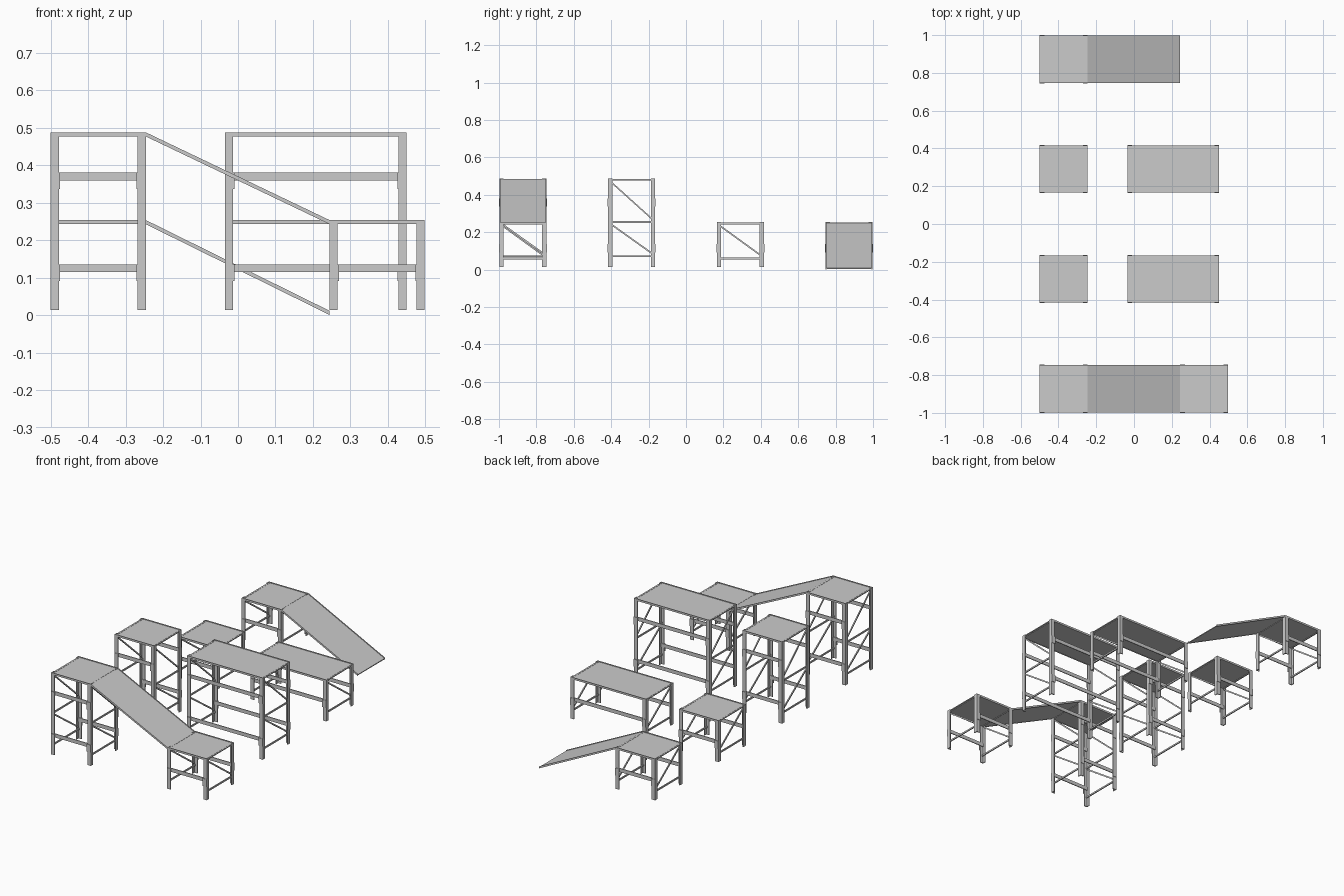
import bpy, bmesh
from mathutils import Vector

if "Cube" in bpy.data.objects:
    bpy.data.objects.remove(bpy.data.objects["Cube"])

W = 0.125      # half depth of every unit (y)
LEG = 0.022    # angle-iron flange width
T = 0.005      # angle-iron thickness


def prism(bm, pts, offset):
    """Extrude a planar polygon along an offset vector."""
    vs = [bm.verts.new(p) for p in pts]
    face = bm.faces.new(vs)
    geo = bmesh.ops.extrude_face_region(bm, geom=[face])["geom"]
    bmesh.ops.translate(bm, vec=offset, verts=[g for g in geo if isinstance(g, bmesh.types.BMVert)])


def box(bm, x0, x1, y0, y1, z0, z1):
    prism(bm, [(x0, y0, z0), (x1, y0, z0), (x1, y1, z0), (x0, y1, z0)], (0, 0, z1 - z0))


def finish(bm, name):
    bmesh.ops.recalc_face_normals(bm, faces=bm.faces[:])
    me = bpy.data.meshes.new(name)
    bm.to_mesh(me)
    bm.free()
    bpy.context.collection.objects.link(bpy.data.objects.new(name, me))


def deck(name, xa, za, xb, zb, yc):
    """Level or sloping panel with an angle rail along each long side."""
    def strip(bm, y0, y1, low, high):
        prism(bm, [(xa, y0, za + low), (xb, y0, zb + low), (xb, y0, zb + high), (xa, y0, za + high)],
              (0, y1 - y0, 0))
    bm = bmesh.new()
    strip(bm, yc - W + 0.002, yc + W - 0.002, -0.009, -0.004)
    finish(bm, name + "_panel")
    bm = bmesh.new()
    for s in (-1, 1):
        ys = sorted((yc + s * W, yc + s * (W - 0.004)))
        strip(bm, ys[0], ys[1], -0.011, 0)
    finish(bm, name + "_side_rails")


def platform(name, x0, x1, yc, levels):
    top = 0.488 if levels == 2 else 0.254
    deck(name + "_deck", x0, top, x1, top, yc)

    # legs: L-section uprights with the corner on the outside
    bm = bmesh.new()
    for x, sx in ((x0, 1), (x1, -1)):
        for sy in (-1, 1):
            y = yc + sy * W
            prof = [(0, 0), (LEG, 0), (LEG, T), (T, T), (T, LEG), (0, LEG)]
            prism(bm, [(x + sx * a, y - sy * b, 0.014) for a, b in prof], (0, 0, top - 0.014))
    finish(bm, name + "_legs")

    # long rails with a joining bracket at each leg
    rails, brackets = bmesh.new(), bmesh.new()
    for i in range(levels):
        z = 0.115 + i * 0.245
        for s in (-1, 1):
            ys = sorted((yc + s * (W - T), yc + s * (W - T - 0.005)))
            box(rails, x0 + T, x1 - T, ys[0], ys[1], z, z + 0.021)
            ys = sorted((yc + s * (W + 0.003), yc + s * W))
            for xa, xb in ((x0, x0 + LEG + 0.003), (x1 - LEG - 0.003, x1)):
                box(brackets, xa, xb, ys[0], ys[1], z - 0.023, z + 0.021)
    finish(rails, name + "_long_rails")
    finish(brackets, name + "_brackets")

    # end frames: cross bars and one diagonal brace per level
    bars, braces = bmesh.new(), bmesh.new()
    zs = [0.066, 0.25, 0.476] if levels == 2 else [0.055, 0.242]
    for x, s in ((x0, 1), (x1, -1)):
        xs = sorted((x + s * T, x + s * (T + 0.006)))
        for z in zs:
            box(bars, xs[0], xs[1], yc - W + T, yc + W - T, z, z + 0.009)
        for lo, hi in zip(zs, zs[1:]):
            a, b = yc - W + 0.014, yc + W - 0.014
            u, v = hi - 0.012, lo + 0.014
            prism(braces, [(xs[0], a, u), (xs[0], b, v), (xs[0], b, v + 0.01), (xs[0], a, u + 0.01)],
                  (xs[1] - xs[0], 0, 0))
    finish(bars, name + "_cross_bars")
    finish(braces, name + "_diagonal_braces")


ROWS = [-0.872, -0.291, 0.291, 0.872]

# front row: tall tower, ramp, low platform
platform("front_tower", -0.5, -0.246, ROWS[0], 2)
deck("front_ramp", -0.246, 0.488, 0.244, 0.254, ROWS[0])
platform("front_low_platform", 0.244, 0.498, ROWS[0], 1)

# middle rows: a square and a long platform, tall then low
for row, levels, label in ((ROWS[1], 2, "tall"), (ROWS[2], 1, "low")):
    platform(label + "_square_platform", -0.5, -0.246, row, levels)
    platform(label + "_long_platform", -0.035, 0.45, row, levels)

# back row: low platform with ramp to the floor
platform("back_low_platform", -0.5, -0.246, ROWS[3], 1)
deck("back_ramp", -0.246, 0.254, 0.244, 0.012, ROWS[3])
